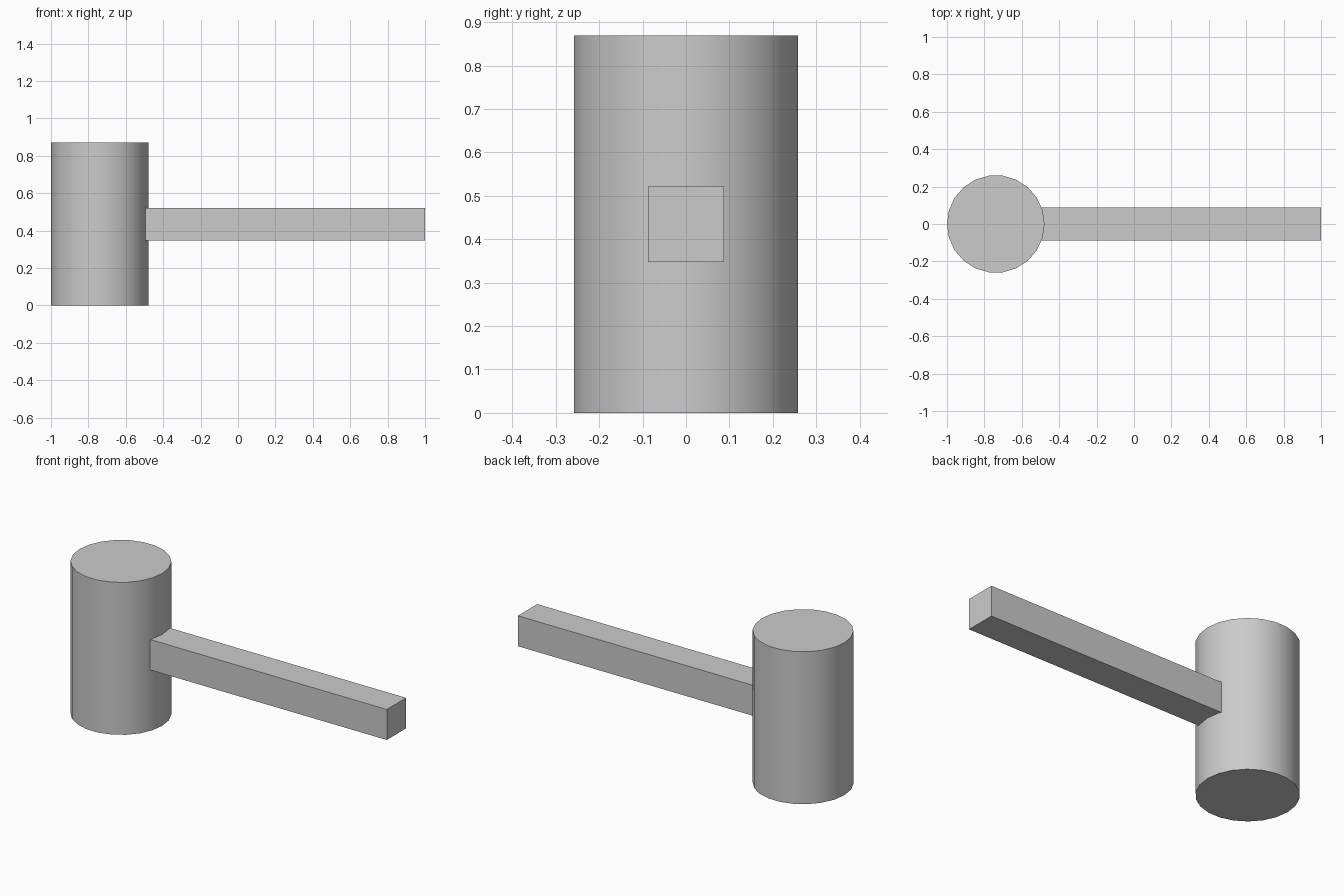
import bpy
import math

default = bpy.data.objects.get("Cube")
if default:
    bpy.data.objects.remove(default, do_unlink=True)

# Proportions: everything is a multiple of the handle thickness
UNIT = 2 / 11.5
RADIUS = 1.5 * UNIT
HEIGHT = 5 * UNIT
AXIS_X = -1 + RADIUS

grey = bpy.data.materials.new("plain_grey")
grey.use_nodes = True
colour = (0.6, 0.6, 0.6, 1)
grey.diffuse_color = colour
grey.node_tree.nodes["Principled BSDF"].inputs["Base Color"].default_value = colour


def finish(name):
    part = bpy.context.object
    part.name = name
    part.data.materials.append(grey)
    return part


# Mallet head: upright cylinder with a corner pointing along x
bpy.ops.mesh.primitive_cylinder_add(
    vertices=22, radius=RADIUS, depth=HEIGHT,
    location=(AXIS_X, 0, HEIGHT / 2), rotation=(0, 0, math.pi / 2))
head = finish("mallet_head")
bpy.ops.object.shade_smooth_by_angle(angle=math.radians(40))

# Handle: square bar running from inside the head to the far end
start = AXIS_X + UNIT
bpy.ops.mesh.primitive_cube_add(size=1, location=((start + 1) / 2, 0, HEIGHT / 2))
handle = finish("handle")
handle.scale = (1 - start, UNIT, UNIT)
bpy.ops.object.transform_apply(location=False, rotation=False, scale=True)
